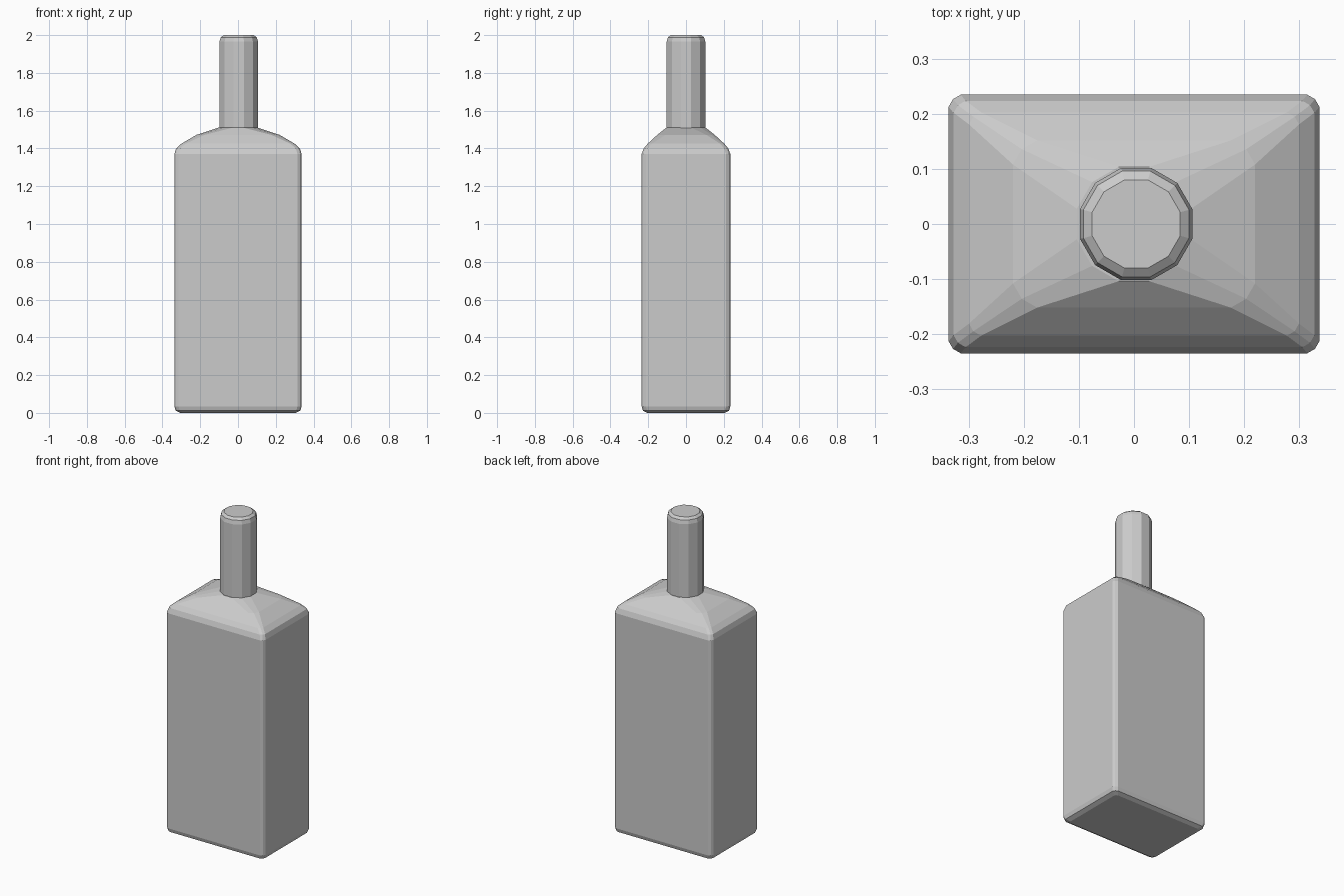
import bpy
import bmesh
from math import cos, sin, radians

cube = bpy.data.objects.get("Cube")
if cube:
    bpy.data.objects.remove(cube, do_unlink=True)

grey = bpy.data.materials.new("plain grey")
grey.use_nodes = True
colour = (0.6, 0.6, 0.6, 1)
grey.diffuse_color = colour
grey.node_tree.nodes["Principled BSDF"].inputs["Base Color"].default_value = colour


def rounded_ring(half_x, half_y, radius, z, shift=0):
    """Rounded rectangle with three points on each corner arc."""
    points = []
    for corner, (sx, sy) in enumerate([(1, 1), (-1, 1), (-1, -1), (1, -1)]):
        for step in range(3):
            a = radians(corner * 90 + 15 + step * 30)
            # Stretch the arc so that the outer points touch the straight sides
            k = radius / cos(radians(15))
            points.append((shift + sx * (half_x - radius) + k * cos(a),
                           sy * (half_y - radius) + k * sin(a), z))
    return points


def loft(name, rings):
    """Skin a stack of rings and close both ends."""
    bm = bmesh.new()
    loops = [[bm.verts.new(p) for p in ring] for ring in rings]
    for low, high in zip(loops, loops[1:]):
        for i in range(len(low)):
            j = (i + 1) % len(low)
            bm.faces.new((low[i], low[j], high[j], high[i]))
    bm.faces.new(loops[0][::-1])
    bm.faces.new(loops[-1])
    bmesh.ops.recalc_face_normals(bm, faces=bm.faces)
    mesh = bpy.data.meshes.new(name)
    bm.to_mesh(mesh)
    bm.free()
    mesh.materials.append(grey)
    obj = bpy.data.objects.new(name, mesh)
    bpy.context.collection.objects.link(obj)


# Body: bevelled base, straight sides, sloping shoulders up to the neck
body = [(0.305, 0.205, 0.02, 0), (0.33, 0.228, 0.03, 0.012),
        (0.337, 0.235, 0.03, 0.035), (0.337, 0.235, 0.03, 1.37),
        (0.328, 0.224, 0.03, 1.4), (0.3, 0.203, 0.03, 1.425),
        (0.22, 0.152, 0.06, 1.472), (0.104, 0.104, 0.104, 1.51)]
loft("bottle_body", [rounded_ring(*r) for r in body])

# Neck: twelve sided tube with a bevelled rim
neck = [(0.102, 1.5), (0.102, 1.965), (0.096, 1.988), (0.08, 2.0)]
loft("bottle_neck", [rounded_ring(r, r, r, z, 0.004) for r, z in neck])
